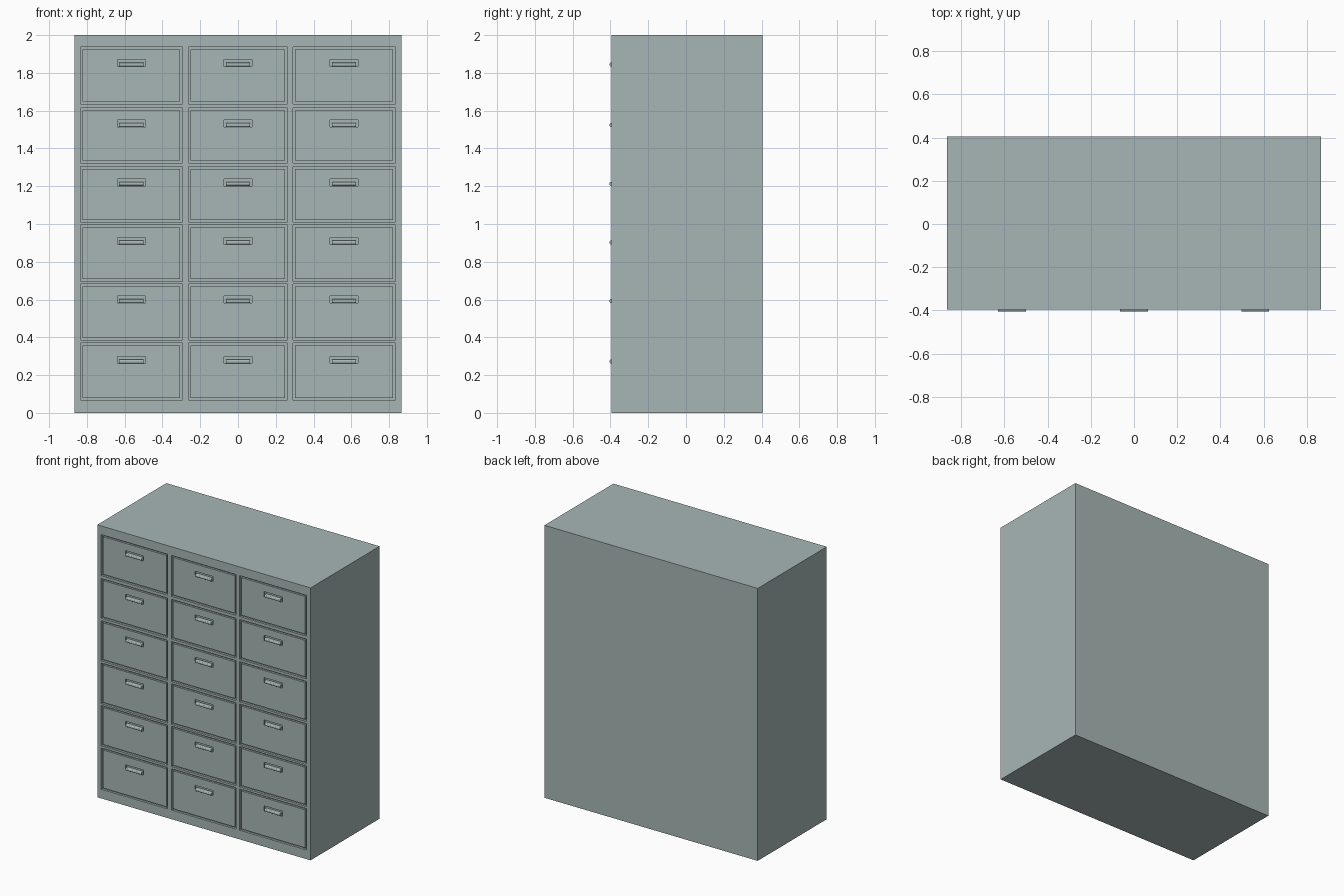
import bpy, bmesh

if "Cube" in bpy.data.objects:
    bpy.data.objects.remove(bpy.data.objects["Cube"])

FRONT, BACK, TIP = -0.395, 0.405, -0.405
COLS = [(-0.835, -0.295), (-0.263, 0.261), (0.29, 0.833)]
ROWS = [(0.067, 0.37), (0.386, 0.682), (0.696, 0.994),
        (1.01, 1.304), (1.323, 1.614), (1.636, 1.936)]
HANDLE_X = [-0.565, 0.0, 0.561]
HANDLE_Z = [0.27, 0.59, 0.9, 1.211, 1.522, 1.842]

paint = bpy.data.materials.new("grey_green_paint")
paint.diffuse_color = (0.39, 0.47, 0.465, 1)
paint.use_nodes = True
paint.node_tree.nodes["Principled BSDF"].inputs["Base Color"].default_value = paint.diffuse_color


def finish(name, bm):
    bmesh.ops.recalc_face_normals(bm, faces=bm.faces)
    mesh = bpy.data.meshes.new(name)
    bm.to_mesh(mesh)
    bm.free()
    mesh.materials.append(paint)
    obj = bpy.data.objects.new(name, mesh)
    bpy.context.collection.objects.link(obj)
    return obj


def pocketed_box(name, xs, zs, front, back, depth):
    """Box whose front grid has every odd cell sunk in by depth."""
    bm = bmesh.new()
    grid = [[bm.verts.new((x, front, z)) for z in zs] for x in xs]
    pockets = []
    for i in range(len(xs) - 1):
        for j in range(len(zs) - 1):
            f = bm.faces.new((grid[i][j], grid[i + 1][j],
                              grid[i + 1][j + 1], grid[i][j + 1]))
            if i % 2 and j % 2:
                pockets.append(f)
    bm.normal_update()
    rim = [e for e in bm.edges if e.is_boundary]
    ext = bmesh.ops.extrude_edge_only(bm, edges=rim)["geom"]
    for v in ext:
        if isinstance(v, bmesh.types.BMVert):
            v.co.y = back
    bmesh.ops.holes_fill(bm, edges=[e for e in bm.edges if e.is_boundary], sides=0)
    # Sink the pockets
    for f in pockets:
        side = bmesh.ops.extrude_discrete_faces(bm, faces=[f])["faces"]
        bmesh.ops.translate(bm, verts=side[0].verts[:], vec=(0, depth, 0))
    return finish(name, bm)


def bar(name, x0, x1, y0, y1, z0, z1):
    bm = bmesh.new()
    bmesh.ops.create_cube(bm, size=1)
    for v in bm.verts:
        v.co = (x1 if v.co.x > 0 else x0, y1 if v.co.y > 0 else y0,
                z1 if v.co.z > 0 else z0)
    # Round the two long front edges of the grip
    rim = [e for e in bm.edges
           if all(abs(v.co.y - y0) < 1e-5 for v in e.verts)
           and abs(e.verts[0].co.x - e.verts[1].co.x) > 0.01]
    bmesh.ops.bevel(bm, geom=rim, offset=0.008, segments=4, profile=0.5,
                    affect='EDGES')
    return finish(name, bm)


# Cabinet carcass with drawer openings
xs = [-0.866] + [x for c in COLS for x in c] + [0.866]
zs = [0.0] + [z for r in ROWS for z in r] + [2.0]
pocketed_box("cabinet_body", xs, zs, FRONT, BACK, 0.016)

# Drawer fronts, each with a finger recess and a grip bar
GAP = 0.012
for r, ((z0, z1), hz) in enumerate(zip(ROWS, HANDLE_Z), 1):
    for c, ((x0, x1), hx) in enumerate(zip(COLS, HANDLE_X), 1):
        tag = f"{r}_{c}"
        pocketed_box("drawer_front_" + tag,
                     [x0 + GAP, hx - 0.074, hx + 0.074, x1 - GAP],
                     [z0 + GAP, hz - 0.009, hz + 0.028, z1 - GAP],
                     FRONT + 0.002, FRONT + 0.017, 0.012)
        bar("handle_" + tag, hx - 0.064, hx + 0.064, TIP, FRONT + 0.015,
            hz - 0.008, hz + 0.012)
